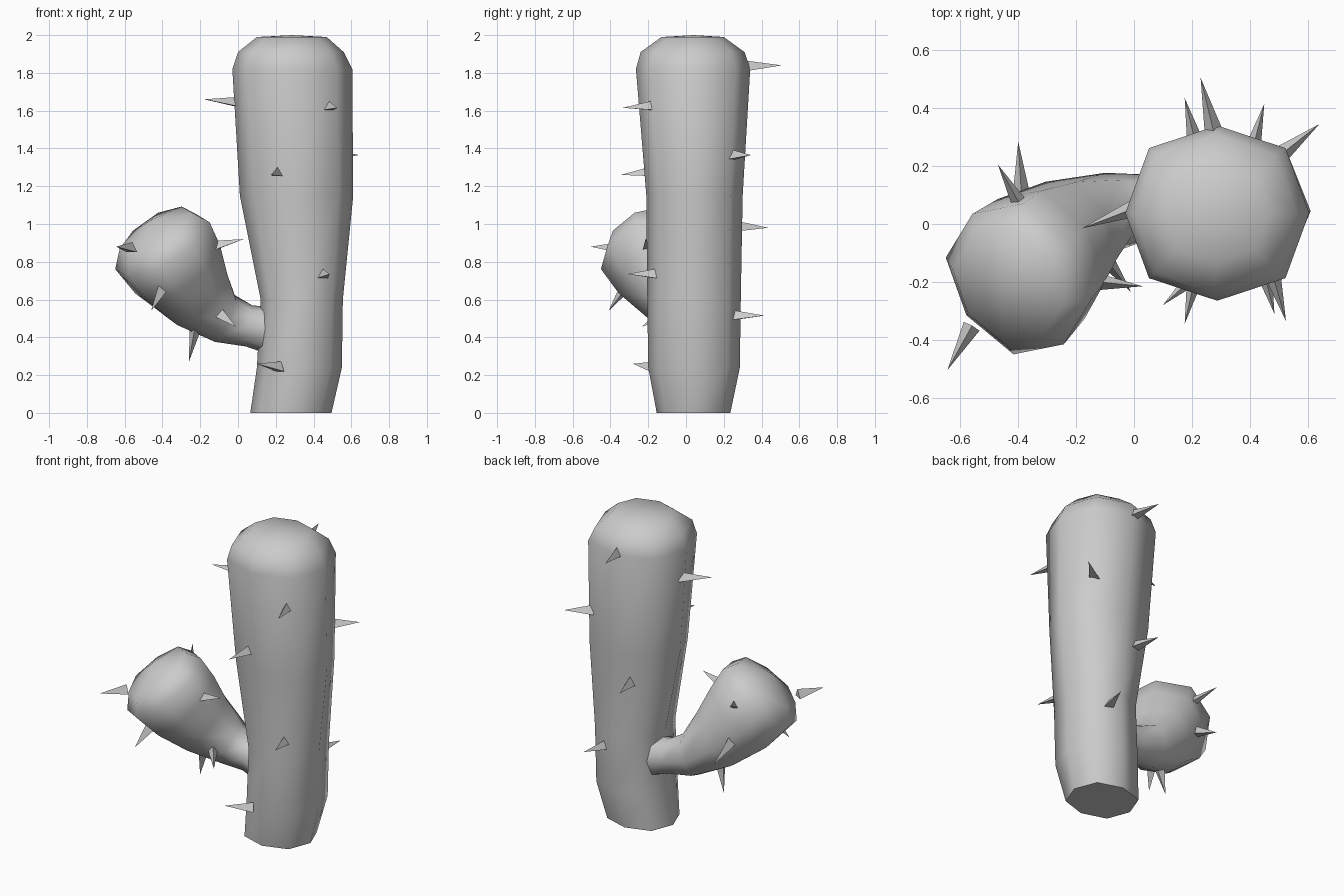
import bpy, bmesh, math
from mathutils import Vector

old = bpy.data.objects.get("Cube")
if old:
    bpy.data.objects.remove(old, do_unlink=True)

SIDES = 8
grey = bpy.data.materials.new("plain grey")
grey.use_nodes = True
grey.diffuse_color = (0.6, 0.6, 0.6, 1)
grey.node_tree.nodes["Principled BSDF"].inputs["Base Color"].default_value = (0.6, 0.6, 0.6, 1)


def finish(name, bm, smooth):
    bmesh.ops.recalc_face_normals(bm, faces=bm.faces)
    mesh = bpy.data.meshes.new(name)
    bm.to_mesh(mesh)
    bm.free()
    mesh.materials.append(grey)
    obj = bpy.data.objects.new(name, mesh)
    bpy.context.collection.objects.link(obj)
    if smooth:
        bpy.ops.object.select_all(action="DESELECT")
        bpy.context.view_layer.objects.active = obj
        obj.select_set(True)
        bpy.ops.object.shade_smooth_by_angle(angle=math.radians(62))
    return obj


def loft(name, rings, tip):
    """Skin a stack of rings; flat start, pointed fan at the tip."""
    bm = bmesh.new()
    loops = [[bm.verts.new(p) for p in ring] for ring in rings]
    for a, b in zip(loops, loops[1:]):
        for i in range(SIDES):
            j = (i + 1) % SIDES
            bm.faces.new((a[i], a[j], b[j], b[i]))
    top = bm.verts.new(tip)
    for i in range(SIDES):
        bm.faces.new((loops[-1][i], loops[-1][(i + 1) % SIDES], top))
    bm.faces.new(loops[0])
    return finish(name, bm, True)


def ring(center, u, v, ru, rv):
    pts = []
    for i in range(SIDES):
        a = math.tau * i / SIDES
        k = 1.05 if i % 2 else 1.0
        pts.append(Vector(center) + k * (u * ru * math.cos(a) + v * rv * math.sin(a)))
    return pts


# Trunk: height, x range, y range
X, Y, Z = Vector((1, 0, 0)), Vector((0, 1, 0)), Vector((0, 0, 1))
trunk_profile = [
    (0.0, 0.065, 0.495, -0.155, 0.235),
    (0.24, 0.10, 0.55, -0.20, 0.285),
    (0.6, 0.12, 0.555, -0.205, 0.29),
    (1.15, 0.01, 0.61, -0.21, 0.30),
    (1.82, -0.03, 0.605, -0.265, 0.34),
    (1.91, 0.0, 0.56, -0.24, 0.31),
    (1.99, 0.10, 0.47, -0.13, 0.20),
]
loft("trunk", [ring(((a + b) / 2, (c + d) / 2, z), X, Y, (b - a) / 2, (d - c) / 2)
               for z, a, b, c, d in trunk_profile], (0.285, 0.04, 2.0))

# Arm: centre, direction, radius
arm_path = [
    ((0.20, 0.06, 0.43), (-1, 0, 0.1), 0.13),
    ((0.06, 0.06, 0.46), (-1, 0, 0.15), 0.11),
    ((-0.07, 0.045, 0.50), (-0.9, -0.2, 0.4), 0.135),
    ((-0.21, -0.03, 0.62), (-0.65, -0.35, 0.6), 0.20),
    ((-0.32, -0.12, 0.76), (-0.55, -0.4, 0.75), 0.255),
    ((-0.40, -0.19, 0.885), (-0.5, -0.35, 0.8), 0.275),
    ((-0.435, -0.215, 0.965), (-0.5, -0.35, 0.8), 0.21),
]
arm_rings = []
for center, direction, radius in arm_path:
    d = Vector(direction).normalized()
    u = d.cross(Z).normalized()
    arm_rings.append(ring(center, u, u.cross(d), radius, radius))
loft("arm", arm_rings, (-0.46, -0.23, 1.02))

# Spines: base and tip of each three-sided thorn
spines = {
    "trunk_spine": [
        ((-0.01, 0.05, 1.64), (-0.18, -0.015, 1.66)),
        ((0.48, -0.18, 1.62), (0.525, -0.335, 1.615)),
        ((0.21, -0.19, 1.27), (0.175, -0.345, 1.26)),
        ((0.45, -0.17, 0.73), (0.485, -0.31, 0.735)),
        ((0.21, -0.18, 0.24), (0.10, -0.28, 0.26)),
        ((0.27, 0.34, 1.83), (0.23, 0.505, 1.84)),
        ((0.52, 0.25, 1.36), (0.64, 0.345, 1.365)),
        ((0.21, 0.29, 0.98), (0.175, 0.435, 0.98)),
        ((0.41, 0.26, 0.51), (0.45, 0.415, 0.515)),
    ],
    "arm_spine": [
        ((-0.57, -0.37, 0.87), (-0.645, -0.505, 0.88)),
        ((-0.12, -0.20, 0.88), (0.03, -0.215, 0.92)),
        ((-0.41, -0.33, 0.65), (-0.46, -0.41, 0.54)),
        ((-0.09, -0.13, 0.52), (-0.01, -0.235, 0.455)),
        ((-0.23, -0.04, 0.43), (-0.26, -0.02, 0.27)),
        ((-0.39, 0.06, 0.91), (-0.47, 0.205, 0.98)),
        ((-0.39, 0.12, 0.68), (-0.40, 0.285, 0.61)),
    ],
}
for name, pairs in spines.items():
    for n, (base, tip) in enumerate(pairs, 1):
        base, tip = Vector(base), Vector(tip)
        axis = (tip - base).normalized()
        bm = bmesh.new()
        bmesh.ops.create_cone(bm, cap_ends=True, segments=3, radius1=0.036, radius2=0.0,
                              depth=(tip - base).length + 0.02)
        bmesh.ops.remove_doubles(bm, verts=bm.verts, dist=0.0001)
        turn = axis.to_track_quat("Z", "Y").to_matrix().to_4x4()
        bmesh.ops.transform(bm, matrix=turn, verts=bm.verts)
        bmesh.ops.translate(bm, vec=(base + tip - axis * 0.02) / 2, verts=bm.verts)
        finish(f"{name}_{n}", bm, False)
